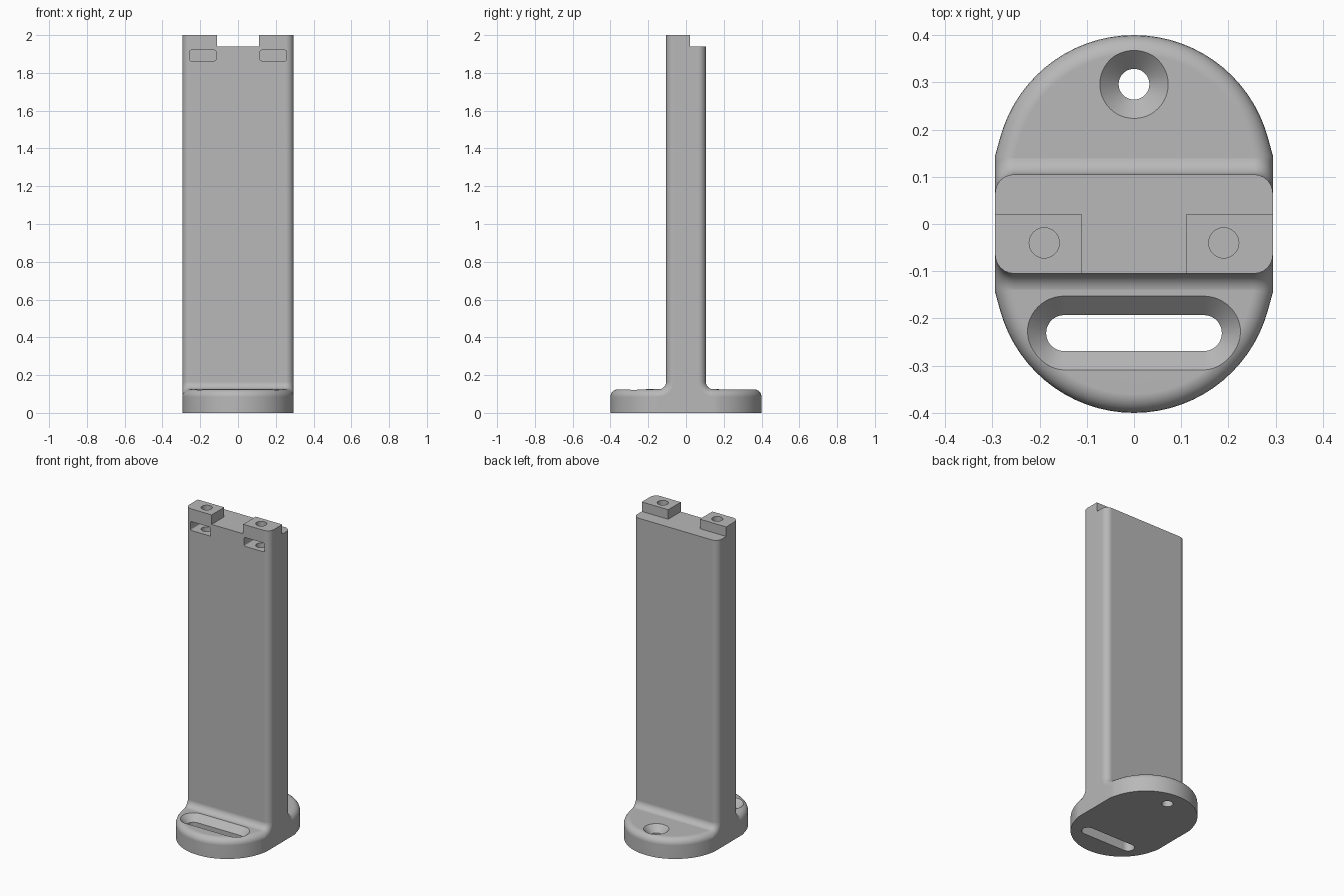
import bpy, bmesh, math

cube = bpy.data.objects.get("Cube")
if cube:
    bpy.data.objects.remove(cube, do_unlink=True)

COL_X, COL_Y, HEIGHT = 0.294, 0.105, 2.0    # half width, half depth, height
BASE_Z, ROUND, SEG = 0.125, 0.04, 8         # base thickness, fillet radius
SHOULDER = 1.94                             # height of the stepped top

grey = bpy.data.materials.new("light_grey")
grey.use_nodes = True
grey.diffuse_color = (0.48, 0.48, 0.48, 1)
grey.node_tree.nodes["Principled BSDF"].inputs["Base Color"].default_value = (0.48, 0.48, 0.48, 1)


def finish(bm, name):
    bmesh.ops.recalc_face_normals(bm, faces=bm.faces)
    mesh = bpy.data.meshes.new(name)
    bm.to_mesh(mesh)
    bm.free()
    mesh.materials.append(grey)
    ob = bpy.data.objects.new(name, mesh)
    bpy.context.collection.objects.link(ob)
    return ob


def rounded_ring(cx, cy, hx, hy, r, n=12):
    """Rounded rectangle outline; equal sizes give a circle or a slot."""
    pts = []
    for q, (sx, sy) in enumerate([(1, 1), (-1, 1), (-1, -1), (1, -1)]):
        for i in range(n + 1):
            a = math.pi / 2 * (q + i / n)
            pts.append((cx + sx * (hx - r) + r * math.cos(a),
                        cy + sy * (hy - r) + r * math.sin(a)))
    return pts


def loft(name, rings, along_y=False):
    """Closed solid through (outline, height) pairs."""
    bm = bmesh.new()
    loops = []
    for pts, h in rings:
        loops.append([bm.verts.new((x, h, y) if along_y else (x, y, h)) for x, y in pts])
    n = len(loops[0])
    for a, b in zip(loops, loops[1:]):
        for i in range(n):
            j = (i + 1) % n
            bm.faces.new((a[i], a[j], b[j], b[i]))
    bm.faces.new(loops[0])
    bm.faces.new(loops[-1])
    bmesh.ops.remove_doubles(bm, verts=bm.verts, dist=1e-5)
    return finish(bm, name)


def box(name, x0, x1, y0, y1, z0, z1):
    pts = [(x0, y0), (x1, y0), (x1, y1), (x0, y1)]
    return loft(name, [(pts, z0), (pts, z1)])


# Column and foot as one body, with concave fillets where they meet
bm = bmesh.new()
rails, arcs, floors, rim = {}, {}, {}, []
for s in (-1, 1):
    for side in (-1, 1):
        rail = [bm.verts.new((side * COL_X, s * COL_Y, HEIGHT))]
        for i in range(SEG + 1):
            t = math.pi / 2 * i / SEG
            y = COL_Y + ROUND - ROUND * math.cos(t)
            z = BASE_Z + ROUND - ROUND * math.sin(t)
            rail.append(bm.verts.new((side * COL_X, s * y, z)))
        rails[s, side] = rail
        rim += zip(rail, rail[1:])
    right, left = rails[s, 1], rails[s, -1]
    for i in range(len(right) - 1):
        bm.faces.new((right[i], right[i + 1], left[i + 1], left[i]))
    # rounded end of the foot
    curve = []
    for deg in range(15, 166, 5):
        a = math.radians(deg)
        curve.append(bm.verts.new((COL_X * math.cos(a),
                                   s * (COL_Y + 0.295 * math.sin(a)), BASE_Z)))
    top = [right[-1]] + curve + [left[-1]]
    low = [bm.verts.new((v.co.x, v.co.y, 0)) for v in top]
    bm.faces.new(top)
    for i in range(len(top) - 1):
        bm.faces.new((top[i], top[i + 1], low[i + 1], low[i]))
    rim += zip(top, top[1:])
    floors[s] = low
for side, k in ((1, 0), (-1, -1)):
    bm.faces.new([floors[-1][k]] + rails[-1, side][::-1] + rails[1, side] + [floors[1][k]])
bm.faces.new(floors[1] + floors[-1][::-1])
bm.faces.new([rails[-1, -1][0], rails[-1, 1][0], rails[1, 1][0], rails[1, -1][0]])
bmesh.ops.recalc_face_normals(bm, faces=bm.faces)
bmesh.ops.bevel(bm, geom=[bm.edges.get(pair) for pair in rim], offset=ROUND,
                offset_type='OFFSET', segments=6, profile=0.5,
                affect='EDGES', clamp_overlap=False)
body = finish(bm, "stand_body")

# Cuts: stepped top, countersunk foot holes, screw holes and nut pockets
cutters = [box("back_step_cut", -1, 1, 0.02, 1, SHOULDER, 3),
           box("middle_notch_cut", -0.11, 0.11, -1, 0.5, SHOULDER, 2.5)]


def countersunk(name, cy, half_length, r):
    steps = [(0, -0.05), (0, BASE_Z - 0.04), (0.06, BASE_Z + 0.02)]
    return loft(name, [(rounded_ring(0, cy, half_length + r + g, r + g, r + g), z)
                       for g, z in steps])


cutters.append(countersunk("round_hole_cut", 0.296, 0, 0.0325))
cutters.append(countersunk("slot_hole_cut", -0.231, 0.148, 0.038))
for s in (-1, 1):
    pocket = rounded_ring(s * 0.187, 1.892, 0.07, 0.028, 0.008, 4)
    cutters.append(loft("nut_pocket_cut", [(pocket, -0.2), (pocket, 0.03)], True))
    hole = rounded_ring(s * 0.19, -0.04, 0.032, 0.032, 0.032, 8)
    cutters.append(loft("screw_hole_cut", [(hole, 1.78), (hole, 2.1)]))

bpy.context.view_layer.objects.active = body
for cutter in cutters:
    cutter.hide_render = True
    mod = body.modifiers.new("cut", 'BOOLEAN')
    mod.operation, mod.solver, mod.object = 'DIFFERENCE', 'EXACT', cutter
    bpy.ops.object.modifier_apply(modifier=mod.name)
    bpy.data.objects.remove(cutter, do_unlink=True)

# Smooth fillets with flat planes
bpy.ops.object.select_all(action='DESELECT')
body.select_set(True)
bpy.ops.object.shade_smooth_by_angle(angle=math.radians(30))
weighted = body.modifiers.new("weighted_normals", 'WEIGHTED_NORMAL')
weighted.keep_sharp = True
